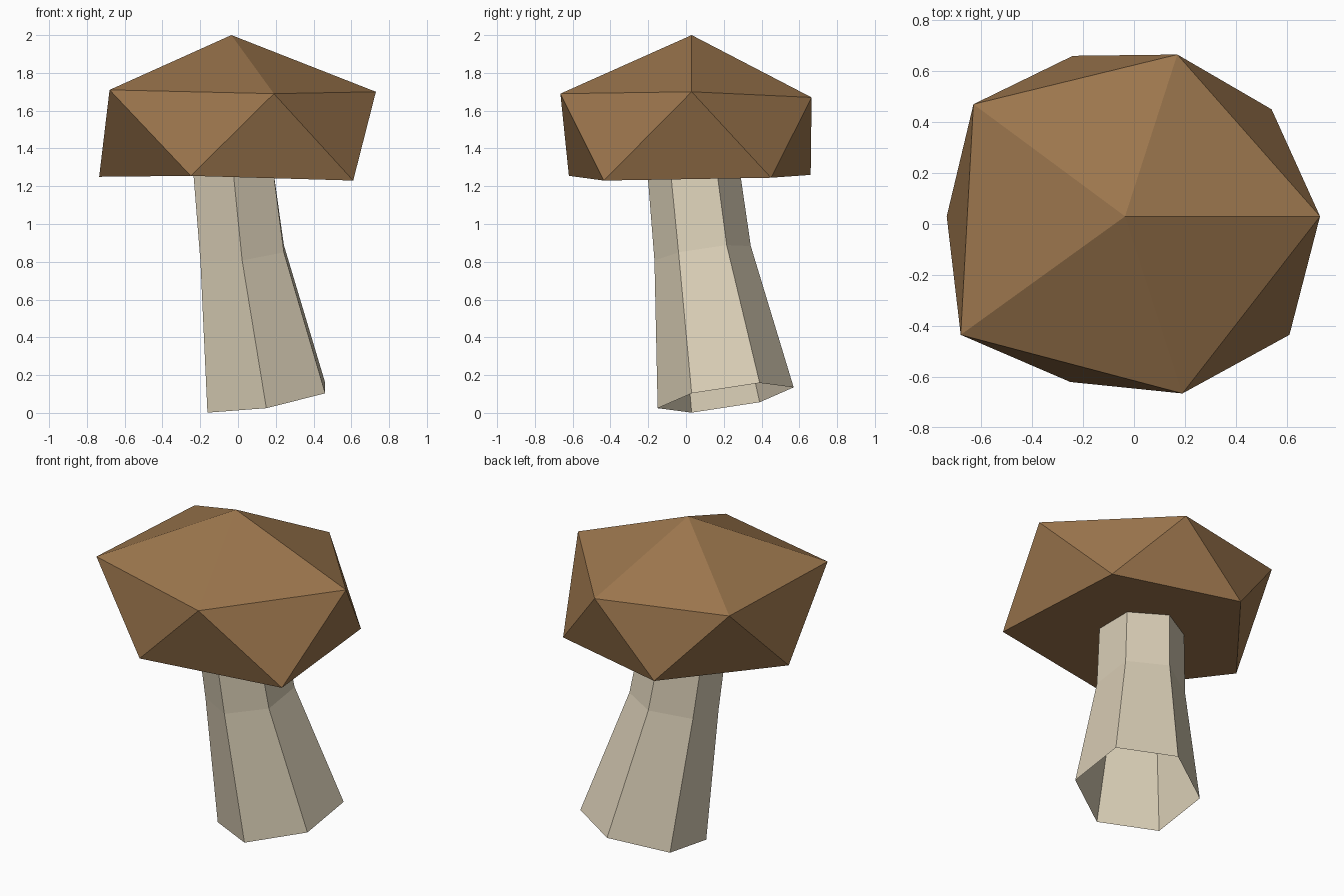
import bpy, bmesh, math

if "Cube" in bpy.data.objects:
    bpy.data.objects.remove(bpy.data.objects["Cube"])


def material(name, rgb):
    m = bpy.data.materials.new(name)
    m.diffuse_color = (*rgb, 1)
    m.use_nodes = True
    m.node_tree.nodes["Principled BSDF"].inputs["Base Color"].default_value = m.diffuse_color
    return m


def add_object(name, bm, mat):
    mesh = bpy.data.meshes.new(name)
    bm.to_mesh(mesh)
    bm.free()
    mesh.materials.append(mat)
    ob = bpy.data.objects.new(name, mesh)
    bpy.context.collection.objects.link(ob)
    return ob


brown = material("cap brown", (0.33, 0.18, 0.074))
cream = material("stem cream", (0.70, 0.62, 0.47))

# Cap: irregular icosahedron cut flat underneath
bm = bmesh.new()
apex = bm.verts.new((-0.035, 0.03, 2.0))
upper = [bm.verts.new(p) for p in (
    (0.73, 0.03, 1.70), (0.17, 0.665, 1.67), (-0.63, 0.47, 1.70),
    (-0.68, -0.435, 1.71), (0.19, -0.665, 1.69))]
lower = [bm.verts.new(p) for p in (
    (0.54, 0.45, 1.245), (-0.24, 0.66, 1.26), (-0.735, 0.03, 1.25),
    (-0.25, -0.62, 1.255), (0.61, -0.435, 1.23))]
for i in range(5):
    j = (i + 1) % 5
    bm.faces.new((apex, upper[i], upper[j]))
    bm.faces.new((upper[i], lower[i], upper[j]))
    bm.faces.new((lower[i], lower[j], upper[j]))
bm.faces.new(lower[::-1])
add_object("mushroom_cap", bm, brown)

# Stem: leaning hexagonal tube, open at the tilted foot
# each ring: centre x, y, z, radius, tilt along x, tilt along y
rings = [(0.15, 0.21, 0.08, 0.36, 0.164, 0.153),
         (0.022, 0.088, 0.845, 0.255, 0.11, 0.15),
         (-0.025, 0.04, 1.28, 0.244, 0.03, 0.03)]
bm = bmesh.new()
loops = []
for cx, cy, cz, r, tx, ty in rings:
    loop = []
    for k in range(6):
        a = math.radians(30 + 60 * k)
        dx, dy = r * math.cos(a), r * math.sin(a)
        loop.append(bm.verts.new((cx + dx, cy + dy, max(0, cz + tx * dx + ty * dy))))
    loops.append(loop)
for lo, hi in zip(loops, loops[1:]):
    for k in range(6):
        j = (k + 1) % 6
        bm.faces.new((lo[k], lo[j], hi[j], hi[k]))
add_object("mushroom_stem", bm, cream)
